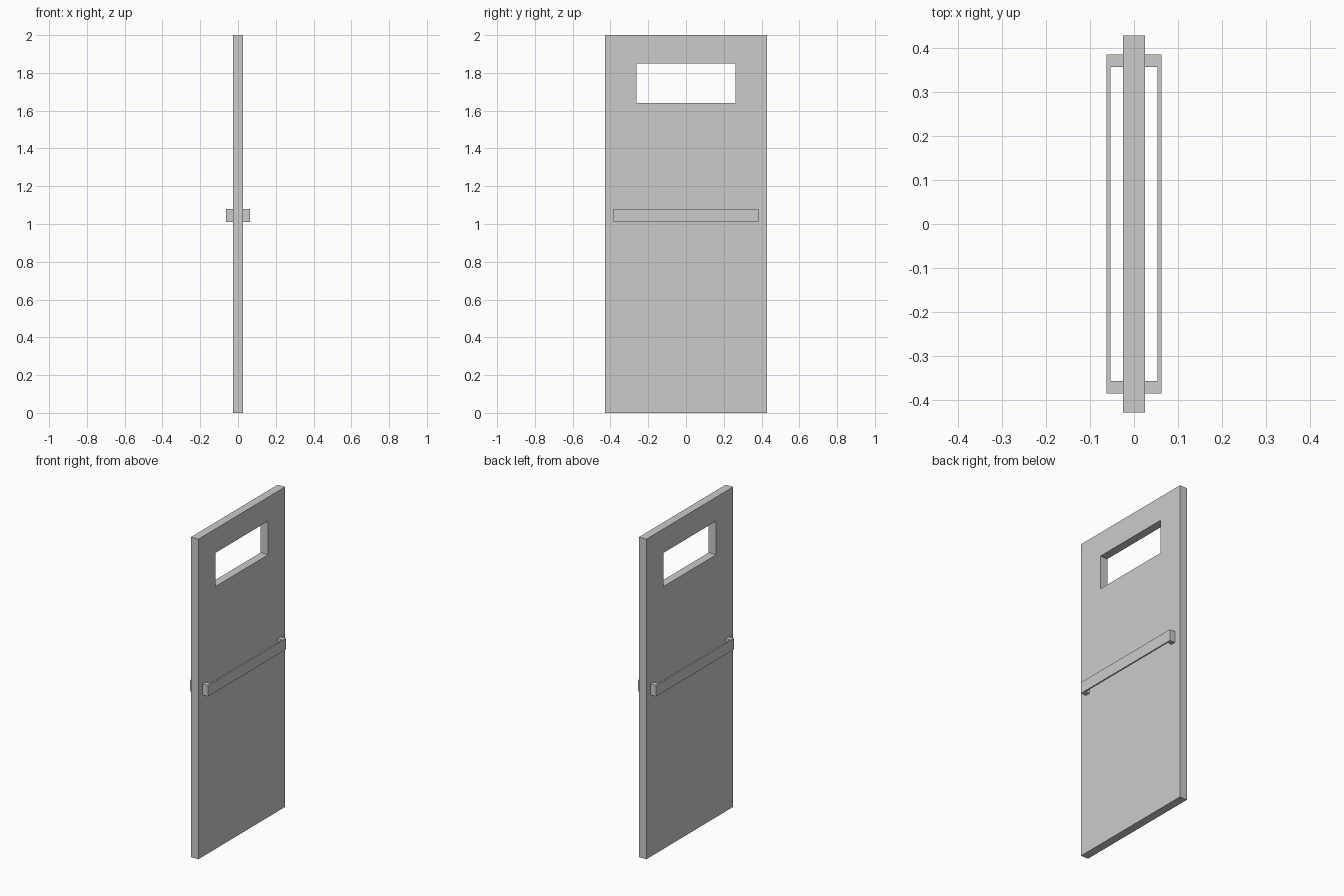
import bpy, bmesh
from mathutils import Vector

if "Cube" in bpy.data.objects:
    bpy.data.objects.remove(bpy.data.objects["Cube"])


def extrude_faces(name, verts, faces, offset):
    """Make a flat sheet of faces and extrude it into a closed solid."""
    bm = bmesh.new()
    vs = [bm.verts.new(v) for v in verts]
    fs = [bm.faces.new([vs[i] for i in f]) for f in faces]
    ext = bmesh.ops.extrude_face_region(bm, geom=fs, use_keep_orig=True)
    moved = [g for g in ext["geom"] if isinstance(g, bmesh.types.BMVert)]
    bmesh.ops.translate(bm, verts=moved, vec=Vector(offset))
    bmesh.ops.recalc_face_normals(bm, faces=bm.faces)
    mesh = bpy.data.meshes.new(name)
    bm.to_mesh(mesh)
    bm.free()
    obj = bpy.data.objects.new(name, mesh)
    bpy.context.collection.objects.link(obj)
    return obj


def rect(x, half_y, z0, z1):
    return [(x, -half_y, z0), (x, half_y, z0), (x, half_y, z1), (x, -half_y, z1)]


# Door slab with a rectangular window opening
T = 0.0255
ring = [(i, (i + 1) % 4, (i + 1) % 4 + 4, i + 4) for i in range(4)]
extrude_faces("door_panel", rect(-T, 0.428, 0, 2) + rect(-T, 0.261, 1.64, 1.85),
              ring, (2 * T, 0, 0))

# Push bar on each side: a U-shaped plan with end brackets flush to the bar
OUT, INNER, END, LEG, Z0, Z1 = 0.0625, 0.0535, 0.385, 0.356, 1.01, 1.08
plan = [(T, -END), (OUT, -END), (OUT, END), (T, END),
        (T, LEG), (INNER, LEG), (INNER, -LEG), (T, -LEG)]
for side, label in ((1, "right"), (-1, "left")):
    extrude_faces(f"push_bar_{label}", [(side * x, y, Z0) for x, y in plan],
                  [range(8)], (0, 0, Z1 - Z0))
